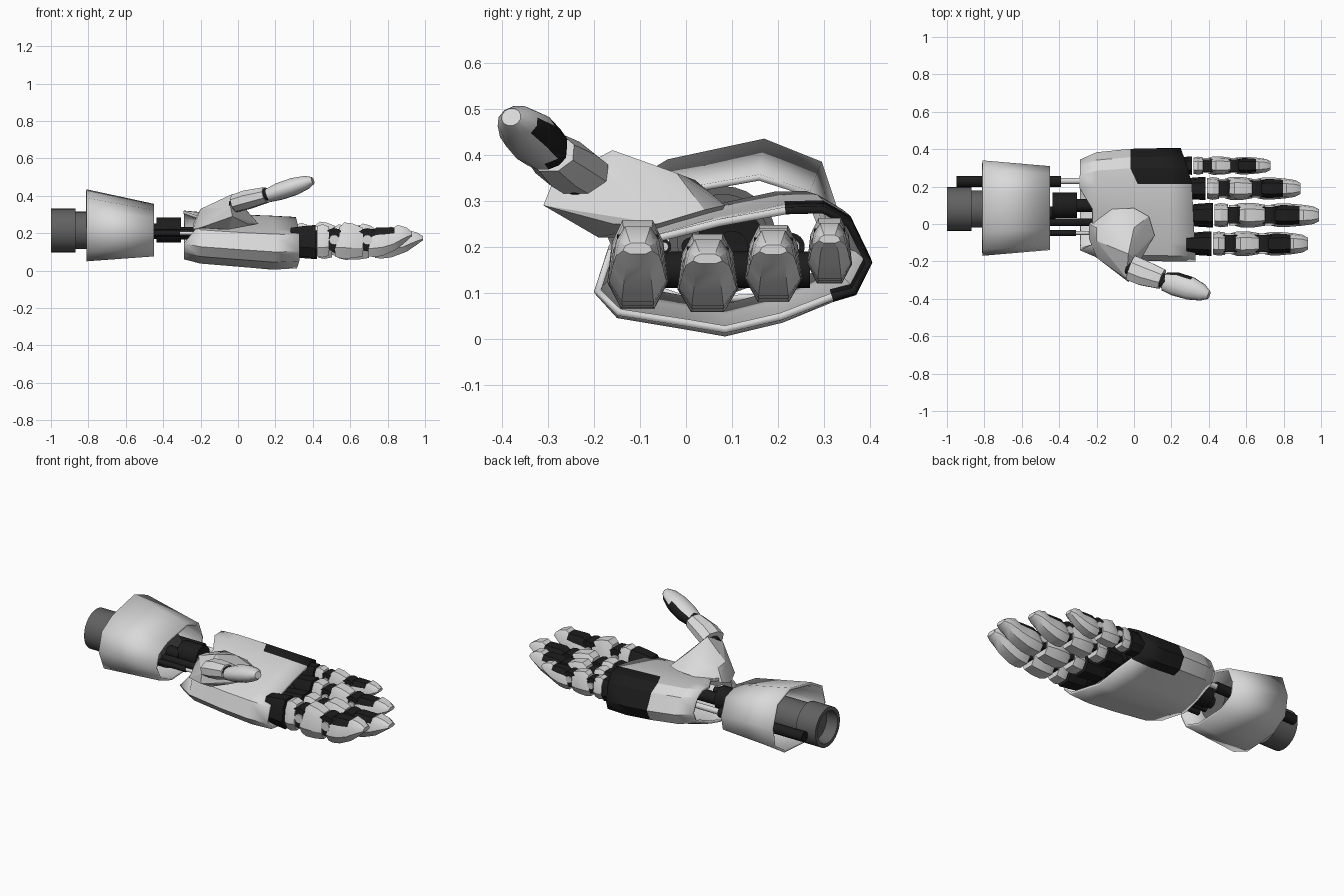
import bpy, bmesh, math
from mathutils import Vector

cube = bpy.data.objects.get("Cube")
if cube:
    bpy.data.objects.remove(cube)


def material(name, value):
    m = bpy.data.materials.new(name)
    m.use_nodes = True
    col = (value, value, value, 1)
    m.diffuse_color = col
    m.node_tree.nodes["Principled BSDF"].inputs["Base Color"].default_value = col
    return m


LIGHT, DARK, GREY = material("light shell", 0.7), material("black joint", 0.012), material("grey metal", 0.12)


def finish(name, bm, mat, rule=None, thickness=0, angle=30):
    """Turn a bmesh into an object; faces that pass the rule become dark."""
    bmesh.ops.recalc_face_normals(bm, faces=bm.faces)
    bm.normal_update()
    for f in bm.faces:
        f.smooth = True
        f.material_index = int(bool(rule and rule(f.calc_center_median(), f.normal)))
    me = bpy.data.meshes.new(name)
    bm.to_mesh(me)
    bm.free()
    me.materials.append(mat)
    if rule:
        me.materials.append(DARK)
    me.set_sharp_from_angle(angle=math.radians(angle))
    ob = bpy.data.objects.new(name, me)
    bpy.context.collection.objects.link(ob)
    if thickness:
        mod = ob.modifiers.new("shell", 'SOLIDIFY')
        mod.thickness, mod.offset = thickness, -1
    return ob


def loft(name, rings, mat, caps=True, **kw):
    bm = bmesh.new()
    rows = [[bm.verts.new(p) for p in ring] for ring in rings]
    n = len(rows[0])
    for a, b in zip(rows, rows[1:]):
        for i in range(n):
            bm.faces.new((a[i], a[(i + 1) % n], b[(i + 1) % n], b[i]))
    if caps:
        bm.faces.new(rows[0])
        bm.faces.new(rows[-1])
    return finish(name, bm, mat, **kw)


def tube(name, stations, mat, sides=20, **kw):
    """Loft of (centre, half width, half height) stations along one axis."""
    axis = (Vector(stations[-1][0]) - Vector(stations[0][0])).normalized()
    up = Vector((0, 0, 1))
    side = up.cross(axis).normalized()
    up = axis.cross(side)
    turns = [math.tau * (i + 0.5) / sides for i in range(sides)]
    rings = [[Vector(c) + side * w * math.cos(t) + up * h * math.sin(t) for t in turns]
             for c, w, h in stations]
    return loft(name, rings, mat, **kw)


def rod(name, x0, x1, y, z, r, mat):
    return tube(name, [((x0, y, z), r, r), ((x1, y, z), r, r)], mat)


def pin(name, x, y, z, half, r, mat):
    return loft(name, [[(x + r * math.cos(math.tau * i / 16), yy, z + r * math.sin(math.tau * i / 16))
                        for i in range(16)] for yy in (y - half, y + half)], mat)


def hull(name, points, mat, **kw):
    bm = bmesh.new()
    for p in points:
        bm.verts.new(p)
    bmesh.ops.convex_hull(bm, input=bm.verts)
    bmesh.ops.dissolve_limit(bm, angle_limit=0.1, verts=bm.verts, edges=bm.edges)
    return finish(name, bm, mat, **kw)


# Forearm sleeve: tapered open shell
sleeve = [(.17, .435), (.295, .385), (.34, .25), (.32, .13), (.22, .065),
          (0, .05), (-.12, .1), (-.17, .22), (-.14, .33), (-.04, .39)]
loft("forearm_sleeve",
     [[(x, .085 + (y - .085) * sy, zc + (z - .24) * sz) for y, z in sleeve]
      for x, sy, sz, zc in ((-.81, 1, 1, .24), (-.45, .88, .73, .215))],
     LIGHT, caps=False, thickness=.014, angle=25)

# Arm core with recessed end, then wrist motor and rods
core = [(-.93, .09), (-1, .095), (-1, .117), (-.87, .117), (-.87, .1), (-.5, .1)]
loft("arm_core", [[(x, .08 + r * math.cos(math.tau * i / 28), .215 + r * math.sin(math.tau * i / 28))
                   for i in range(28)] for x, r in core], GREY)
rod("motor_neck", -.52, -.42, .06, .217, .035, DARK)
rod("wrist_motor", -.435, -.305, .1, .217, .068, DARK)
rod("wrist_axle", -.32, -.1, .1, .2, .035, DARK)
rod("side_piston", -.95, -.39, .228, .2, .03, DARK)
rod("side_piston_rod", -.4, -.2, .23, .2, .017, LIGHT)
rod("inner_rod", -.55, -.2, .01, .2, .02, DARK)
rod("outer_rod", -.5, -.31, -.048, .2, .016, DARK)
rod("outer_rod_tip", -.32, -.2, -.048, .2, .01, LIGHT)

# Palm: hollow shell with a dark guard on the outer edge
palm = [(-.2, .1), (-.15, .045), (0, .02), (.085, .005), (.21, .035), (.32, .08), (.37, .095),
        (.405, .165), (.36, .26), (.3, .295), (.215, .293), (.07, .265), (-.1, .22), (-.17, .195)]
stations = [(-.29, .8, .9, .04), (-.2, .93, .95, .025), (.02, .99, .97, .01), (.2, 1, 1, 0), (.33, 1, .95, 0)]


def palm_point(x, sy, sz, dz, y, z):
    if x > .1:
        x -= .05 * (y + .2) + .3 * max(0, y - .24)
    elif x < -.25 and y < .1 and z > .18:
        x += .07  # the heel is cut back under the thumb
    elif x < .1 and y > .2:
        x -= .04 * sy * (x > 0) * (y > .25)
    return (x, .1 + (y - .1) * sy, .16 + (z - .16) * sz + dz)


loft("palm_shell", [[palm_point(*s, y, z) for y, z in palm] for s in stations], LIGHT,
     caps=False, thickness=.016, rule=lambda c, n: c.x > .03 and c.y > .24 and (c.z > .2 or c.y > .33))
pin("knuckle_bar", .25, .07, .15, .2, .04, DARK)

# Fingers: dark knuckle, two light segments and a tip, joined by pins
outline = [(-.55, 0), (.55, 0), (1, .3), (.85, .75), (.5, 1), (-.5, 1), (-.85, .75), (-1, .3)]


def finger(name, y, x0, x1, z0, z1, w):
    length, height = x1 - x0, z1 - z0

    def part(label, rows, mat, **kw):
        # Each segment reaches further back along its underside
        loft(f"{name}_{label}",
             [[(x0 + length * (t - back * (v < .5)), y + w * s * u, z0 + height * (lo + (hi - lo) * v))
               for u, v in outline] for t, s, lo, hi, back in rows], mat, **kw)

    part("knuckle", [(-.1, .8, .1, .85, 0), (.02, .95, .05, .9, 0), (.125, 1, .02, .93, 0)], DARK)
    part("lower_segment", [(.14, .88, .06, .9, 0), (.19, .98, .03, .95, 0), (.25, .9, .08, .88, 0)], LIGHT)
    part("middle_segment", [(.345, .85, .05, .88, .04), (.39, 1, 0, 1, .03), (.47, .98, .01, .96, 0),
                            (.555, .85, .06, .85, 0)], LIGHT)
    part("tip", [(.635, .85, .06, .78, .03), (.68, .95, .04, .86, .02), (.74, .95, .08, .86, 0),
                 (.84, .87, .22, .86, 0), (.87, .84, .27, .93, 0), (.95, .72, .48, .86, 0),
                 (1, .48, .62, .74, 0)], LIGHT,
         rule=lambda c, n: n.z > .35 and (c.x - x0) / length < .845)
    # Hinge pins with light side links
    for label, t in (("lower", .295), ("upper", .595)):
        x, z = x0 + length * t, z0 + height * .52
        pin(f"{name}_{label}_pin", x, y, z, w * .68, height * .32, DARK)
        pin(f"{name}_{label}_link", x, y, z, w * .82, height * .14, LIGHT)
        rod(f"{name}_{label}_core", x - .05, x + .05, y, z, w * .6, DARK)


finger("index_finger", -.105, .34, .93, .065, .258, .066)
finger("middle_finger", .047, .34, .99, .058, .228, .066)
finger("ring_finger", .19, .31, .89, .08, .247, .062)
finger("little_finger", .312, .25, .73, .12, .262, .049)

# Thumb: faceted mound, segment, joint and tip with a dark inner pad
hull("thumb_mound", [(-.24, 0, .25), (-.2, -.02, .32), (-.12, .08, .28), (0, .085, .29), (.08, .04, .28),
                     (.11, -.06, .25), (.05, -.16, .25), (-.03, -.31, .29), (-.04, -.29, .34),
                     (0, -.18, .37), (-.03, -.16, .41), (0, -.02, .36), (-.1, .02, .345),
                     (-.24, -.08, .22), (-.2, -.09, .33), (-.2, -.18, .23), (-.05, -.19, .22)],
     LIGHT, angle=20)
tube("thumb_joint", [((-.03, -.23, .34), .04, .035), ((.04, -.26, .37), .04, .035)], DARK)
tube("thumb_segment", [((-.015, -.235, .36), .074, .05), ((.05, -.262, .38), .073, .054),
                       ((.15, -.295, .405), .058, .045)], LIGHT, sides=8, angle=25)
tube("thumb_tip_joint", [((.12, -.29, .4), .04, .032), ((.2, -.32, .42), .04, .032)], DARK)
tube("thumb_tip", [((.165, -.308, .403), .052, .038), ((.22, -.32, .423), .066, .047),
                   ((.3, -.344, .45), .064, .048), ((.365, -.366, .472), .046, .037),
                   ((.4, -.38, .482), .022, .02)], LIGHT, sides=12, angle=40,
     rule=lambda c, n: n.y > .3 and n.z < .62 and c.x < .36)
